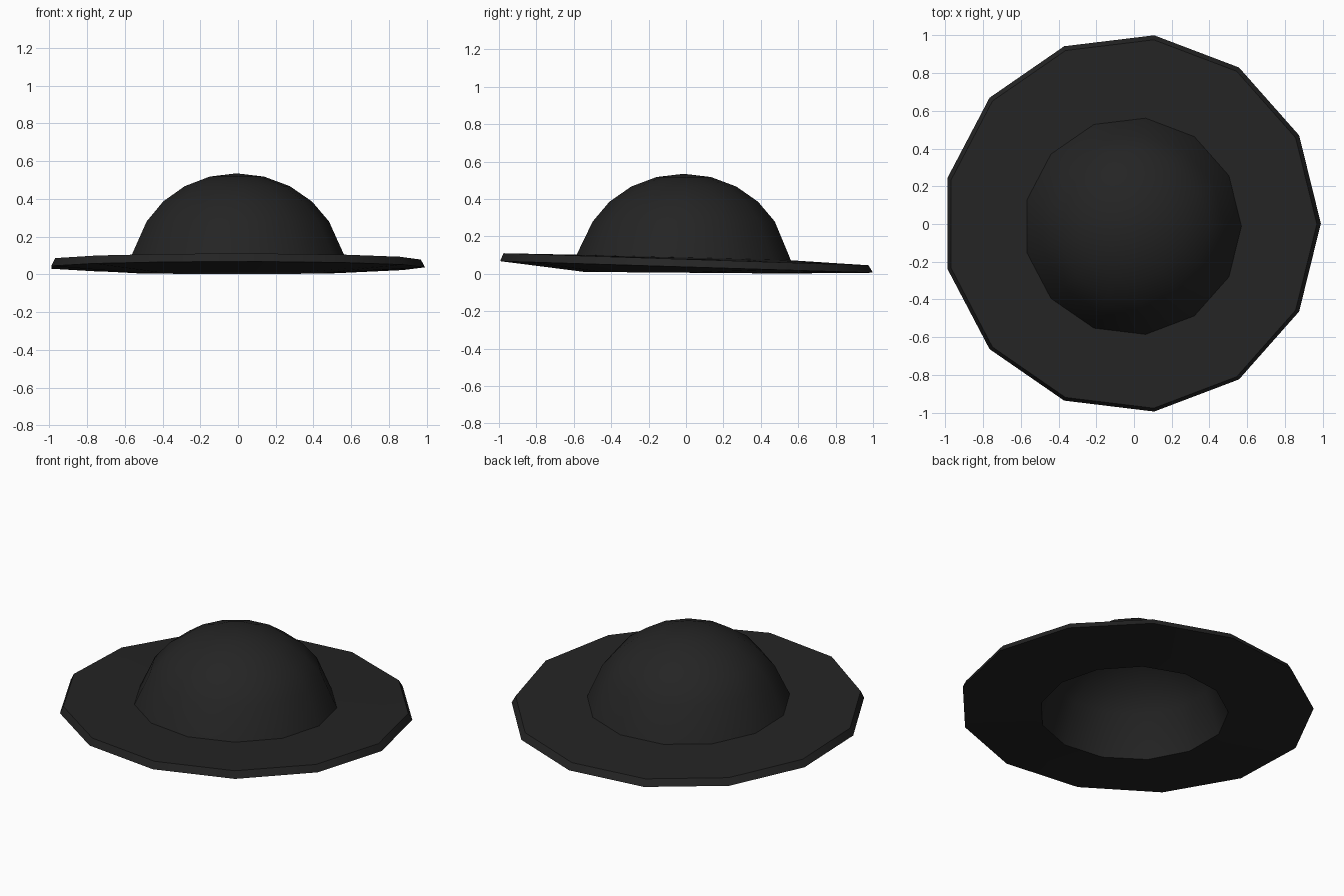
import bpy, bmesh, math

if "Cube" in bpy.data.objects:
    bpy.data.objects.remove(bpy.data.objects["Cube"])

SIDES = 13

black = bpy.data.materials.new("matte black")
black.diffuse_color = (0.0175, 0.0175, 0.0175, 1)
black.use_nodes = True
black.node_tree.nodes["Principled BSDF"].inputs["Base Color"].default_value = black.diffuse_color


def lathe(name, rings):
    """Skin rings of (radius, height, tilt, centre x, centre y); radius 0 gives a pole."""
    bm = bmesh.new()
    loops = []
    for r, z, tilt, cx, cy in rings:
        if r == 0:
            loops.append([bm.verts.new((cx, cy, z))] * SIDES)
            continue
        loop = []
        for i in range(SIDES):
            a = 2 * math.pi * i / SIDES
            y = cy + r * math.sin(a)
            loop.append(bm.verts.new((cx + r * math.cos(a), y, z - tilt * y)))
        loops.append(loop)
    for lo, hi in zip(loops, loops[1:]):
        for i in range(SIDES):
            j = (i + 1) % SIDES
            corners = []
            for v in (lo[i], lo[j], hi[j], hi[i]):
                if v not in corners:
                    corners.append(v)
            bm.faces.new(corners)
    mesh = bpy.data.meshes.new(name)
    bm.to_mesh(mesh)
    bm.free()
    mesh.materials.append(black)
    ob = bpy.data.objects.new(name, mesh)
    bpy.context.collection.objects.link(ob)
    bpy.ops.object.select_all(action='DESELECT')
    ob.select_set(True)
    bpy.context.view_layer.objects.active = ob
    bpy.ops.object.shade_smooth_by_angle(angle=math.radians(31))
    return ob


CX, CY = -0.008, -0.012                          # crown centre
crown_base = (0.577, 0.087, 0.026, CX, CY)       # where crown meets brim top
opening = (0.535, 0.006, 0.008, CX, CY)          # head opening underneath

# Brim: slanted rim, tilted up at the front, underside dropping to the opening
lathe("hat_brim", [
    opening,
    (1.004, 0.037, 0.031, -0.014, 0.003),
    (0.983, 0.078, 0.033, -0.014, 0.0),
    crown_base,
])

# Crown outside: low dome
steps = [math.radians(d) for d in (60, 45, 30, 15, 0)]
lathe("hat_crown", [crown_base] + [
    (0.566 * math.sin(t), 0.025 + 0.51 * math.cos(t), 0, CX, CY) for t in steps])

# Crown lining: inner dome, facing down
lathe("hat_lining", [
    (0.525 * math.sin(t), 0.02 + 0.475 * math.cos(t), 0, CX, CY)
    for t in reversed(steps)] + [opening])
